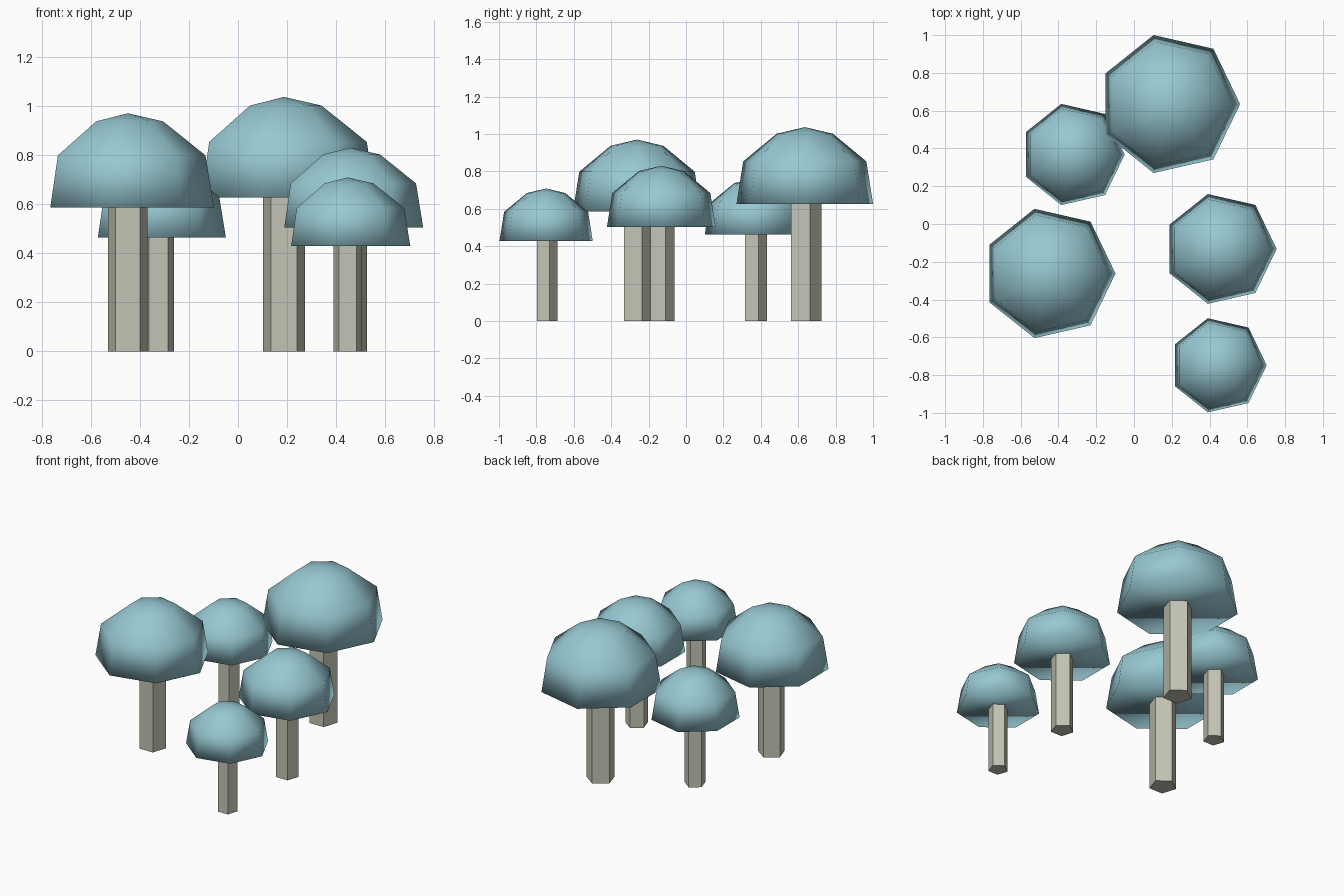
import bpy, math

if "Cube" in bpy.data.objects:
    bpy.data.objects.remove(bpy.data.objects["Cube"])


def material(name, rgb):
    m = bpy.data.materials.new(name)
    m.diffuse_color = (*rgb, 1)
    m.use_nodes = True
    m.node_tree.nodes["Principled BSDF"].inputs["Base Color"].default_value = m.diffuse_color
    return m


CAP = material("pale teal", (0.31, 0.58, 0.65))
STEM = material("warm grey", (0.55, 0.55, 0.46))


def lathe(name, rings, sides, turn, centre, mat, smooth, apex=None):
    """Stack of polygon rings (radius, z) with a flat base and a flat or pointed top."""
    verts = [(r * math.cos(turn + math.tau * i / sides),
              r * math.sin(turn + math.tau * i / sides), z)
             for r, z in rings for i in range(sides)]
    faces = [tuple(reversed(range(sides)))]
    for k in range(len(rings) - 1):
        a, b = k * sides, (k + 1) * sides
        for i in range(sides):
            j = (i + 1) % sides
            faces.append((a + i, a + j, b + j, b + i))
    top = (len(rings) - 1) * sides
    if apex is None:
        faces.append(tuple(range(top, top + sides)))
    else:
        verts.append((0, 0, apex))
        faces += [(top + i, top + (i + 1) % sides, len(verts) - 1) for i in range(sides)]
    mesh = bpy.data.meshes.new(name)
    mesh.from_pydata(verts, [], faces)
    mesh.materials.append(mat)
    for p in mesh.polygons:
        p.use_smooth = smooth
    mesh.update()
    ob = bpy.data.objects.new(name, mesh)
    ob.location = (*centre, 0)
    bpy.context.collection.objects.link(ob)
    return ob


# cap outline as (fraction of radius, fraction of cap height)
PROFILE = [(1.0, 0.0), (0.902, 0.553), (0.41, 0.914)]

# mushrooms: centre x, centre y, cap radius, underside height
MUSHROOMS = [
    (0.187, 0.635, 0.3745, 0.627),
    (-0.449, -0.262, 0.351, 0.586),
    (-0.324, 0.368, 0.2746, 0.463),
    (0.457, -0.132, 0.298, 0.504),
    (0.447, -0.748, 0.2555, 0.429),
]

for n, (x, y, r, base) in enumerate(MUSHROOMS, 1):
    h = 1.095 * r
    # seven-sided smooth cap with a corner towards +x
    lathe(f"mushroom_cap_{n}", [(r * f, base + h * g) for f, g in PROFILE],
          7, 0, (x, y), CAP, True, apex=base + h)
    # five-sided flat stem with a flat face to the front
    s = 0.241 * r
    lathe(f"mushroom_stem_{n}", [(s, 0), (s, base + 0.02)],
          5, math.pi / 2, (x, y), STEM, False)
